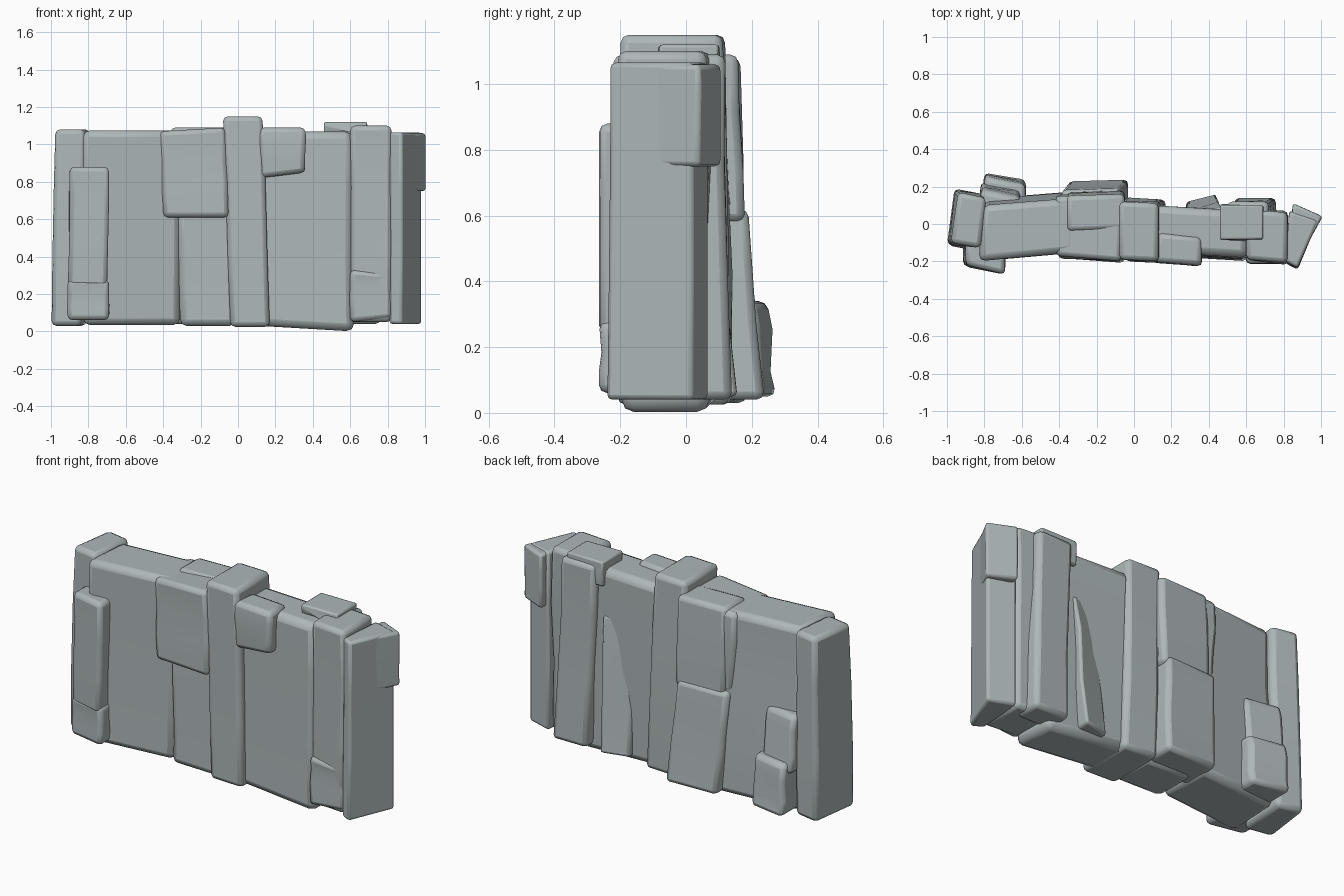
import bpy
import bmesh
import math
import random
from mathutils import Vector

random.seed(4)

default_cube = bpy.data.objects.get("Cube")
if default_cube:
    bpy.data.objects.remove(default_cube, do_unlink=True)

# One plain stone colour
stone = bpy.data.materials.new("grey_stone")
stone.use_nodes = True
stone_colour = (0.42, 0.47, 0.48, 1.0)
stone.diffuse_color = stone_colour
shader = stone.node_tree.nodes["Principled BSDF"]
shader.inputs["Base Color"].default_value = stone_colour
shader.inputs["Roughness"].default_value = 0.8


def rock(name, plan, bottom, top, foot=0.0, front=0.0, back=0.0,
         tilt=0.0, sag=0.0, wear=0.01, bevel=0.025):
    """Worn upright block. plan: top corners, front left, front right, back
    right, back left. foot shifts the base in x; front and back spread it in y;
    tilt raises the right side of the top, sag lowers the right of the base."""
    middle = sum(x for x, y in plan) / len(plan)
    mesh = bmesh.new()
    rings = []
    for step in (0.0, 0.35, 0.7, 1.0):
        ring = []
        for i, (x, y) in enumerate(plan):
            low = 1.0 - step
            spread = -front if i < 2 else back
            side = 1 if x > middle else -1
            crown = top + tilt * side
            base = bottom - sag * side
            point = Vector((x + foot * low, y + spread * low,
                            base + (crown - base) * step))
            if 0.0 < step < 1.0:
                point += Vector((random.uniform(-wear, wear) * 0.5,
                                 random.uniform(-wear, wear),
                                 random.uniform(-wear, wear) * 4))
            ring.append(mesh.verts.new(point))
        rings.append(ring)
    mesh.faces.new(reversed(rings[0]))
    mesh.faces.new(rings[-1])
    for lower, upper in zip(rings, rings[1:]):
        for i in range(4):
            j = (i + 1) % 4
            mesh.faces.new((lower[i], lower[j], upper[j], upper[i]))
    bmesh.ops.recalc_face_normals(mesh, faces=mesh.faces)
    data = bpy.data.meshes.new(name)
    mesh.to_mesh(data)
    mesh.free()
    data.materials.append(stone)
    block = bpy.data.objects.new(name, data)
    bpy.context.collection.objects.link(block)

    # Rounded, weathered edges
    worn = block.modifiers.new("worn_edges", "BEVEL")
    worn.width = bevel
    worn.segments = 2
    worn.limit_method = "ANGLE"
    worn.angle_limit = math.radians(35)
    bpy.ops.object.select_all(action="DESELECT")
    block.select_set(True)
    bpy.context.view_layer.objects.active = block
    bpy.ops.object.shade_smooth_by_angle(angle=math.radians(60))


def box(x0, x1, y0, y1, skew=0.0):
    """Four plan corners, with the right side moved by skew in y."""
    return [(x0, y0), (x1, y0 + skew), (x1, y1 + skew), (x0, y1)]


# Left end of the wall
rock("left_end_pillar", [(-0.98, -0.1), (-0.82, -0.13), (-0.79, 0.14), (-0.94, 0.17)],
     0.03, 1.08, foot=-0.02, front=0.01, back=0.02)
rock("left_front_post", box(-0.9, -0.69, -0.22, -0.08, -0.05), 0.24, 0.88, foot=-0.01)
rock("left_front_foot", box(-0.91, -0.69, -0.225, -0.08, -0.045), 0.06, 0.28)
rock("left_panel", [(-0.83, -0.2), (-0.31, -0.15), (-0.31, 0.14), (-0.81, 0.1)],
     0.035, 1.075, back=0.035, bevel=0.035)
rock("left_back_foot", box(-0.8, -0.58, 0.08, 0.25, -0.04), 0.05, 0.34, back=0.03)
rock("left_back_post", box(-0.82, -0.61, 0.04, 0.18, -0.04), 0.28, 0.6, back=0.05)

# Blocks beside the centre
rock("upper_front_block", [(-0.42, -0.17), (-0.07, -0.2), (-0.06, 0.14), (-0.42, 0.15)],
     0.61, 1.08, foot=0.02, front=0.01, tilt=0.01)
rock("lower_front_block", box(-0.33, -0.03, -0.15, 0.1, -0.01), 0.03, 0.68,
     foot=0.02, front=0.02, bevel=0.035)
rock("upper_back_block", box(-0.36, -0.05, -0.04, 0.15, 0.01), 0.58, 1.09, back=0.02)
rock("lower_back_block", box(-0.39, -0.07, 0.0, 0.18, 0.01), 0.04, 0.62,
     foot=0.04, back=0.05)

# Tall centre pillar
rock("centre_pillar", box(-0.08, 0.13, -0.19, 0.12, -0.01), 0.025, 1.15,
     foot=0.04, front=0.01, back=0.02)

# Right half of the wall
rock("upper_right_block", [(0.11, -0.2), (0.36, -0.22), (0.36, -0.07), (0.13, -0.05)],
     0.835, 1.09, sag=-0.015)
rock("right_panel", box(0.1, 0.61, -0.15, 0.1, -0.03), 0.015, 1.07,
     foot=0.01, front=0.02, sag=0.015, bevel=0.04)
rock("back_wedge", [(0.3, 0.0), (0.46, 0.0), (0.47, 0.09), (0.31, 0.05)],
     0.05, 0.81, foot=-0.03, back=0.07, bevel=0.015)
rock("right_back_pillar", box(0.5, 0.72, -0.02, 0.12), 0.04, 1.09, foot=0.04, back=0.02)
rock("right_cap", box(0.46, 0.69, -0.08, 0.1), 0.98, 1.12, bevel=0.03)
rock("right_pillar", box(0.6, 0.82, -0.19, 0.08, -0.02), 0.05, 1.1)
rock("right_front_foot", box(0.6, 0.825, -0.215, 0.0), 0.06, 0.32, tilt=-0.01, sag=-0.01)

# Right end of the wall, with a ledge overhanging at the back
rock("right_end_ledge", [(0.83, -0.12), (0.92, -0.12), (1.008, 0.04), (0.85, 0.11)],
     0.75, 1.06, wear=0.003, bevel=0.015)
rock("right_end_pillar", [(0.81, -0.2), (0.875, -0.235), (0.985, 0.02), (0.83, 0.07)],
     0.04, 1.065, front=0.01, wear=0.002, bevel=0.015)
